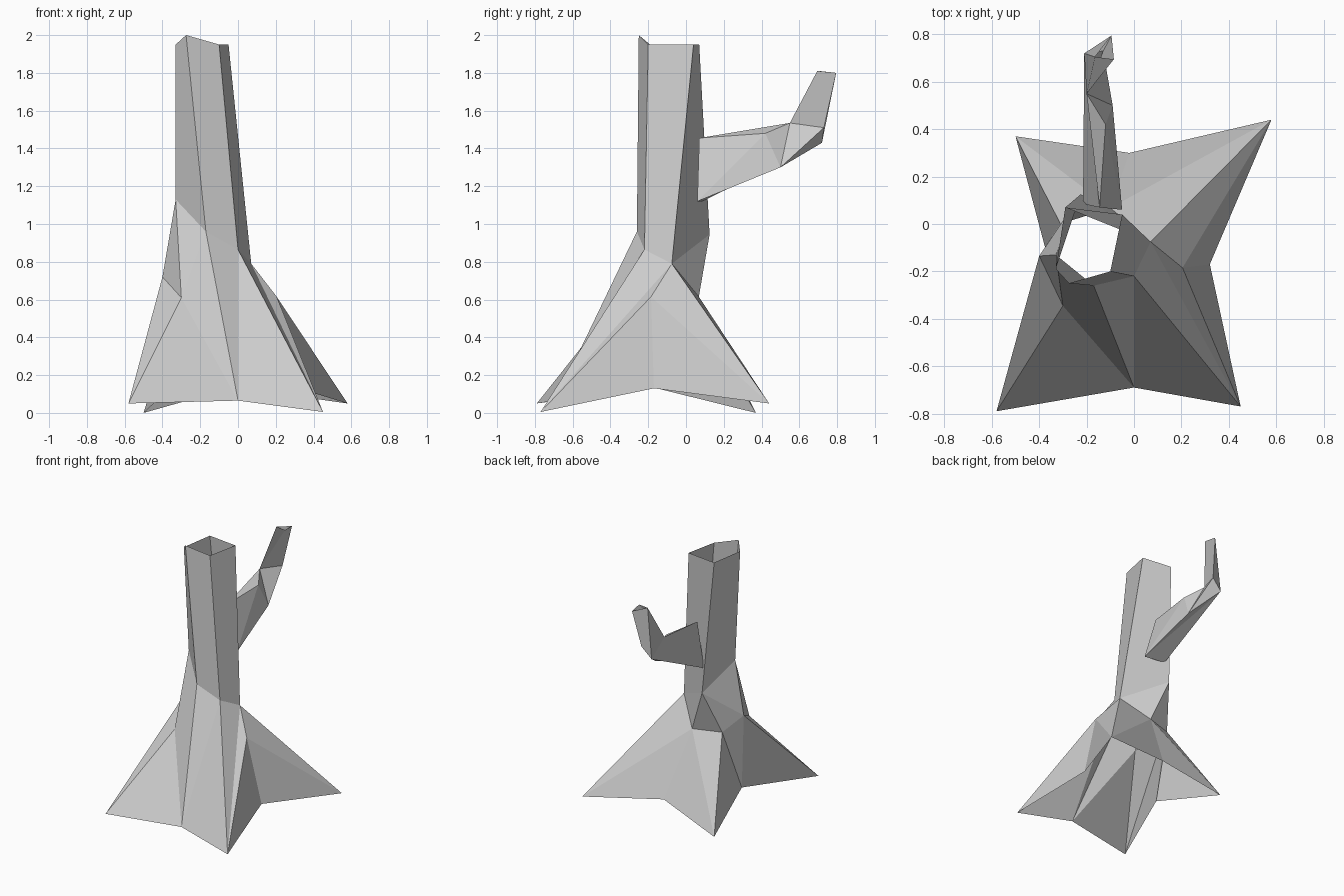
import bpy, bmesh

if "Cube" in bpy.data.objects:
    bpy.data.objects.remove(bpy.data.objects["Cube"])


def build(name, points, fans=(), strips=()):
    """fans: (hub, chain) gives triangles around a hub; strips: pairs of point rings bridged by quads."""
    bm = bmesh.new()
    v = {k: bm.verts.new(co) for k, co in points.items()}
    for hub, chain in fans:
        for a, b in zip(chain, chain[1:]):
            bm.faces.new((v[hub], v[a], v[b]))
    for low, high in strips:
        for i in range(len(low)):
            j = (i + 1) % len(low)
            bm.faces.new((v[low[i]], v[low[j]], v[high[j]], v[high[i]]))
    bmesh.ops.recalc_face_normals(bm, faces=bm.faces)
    me = bpy.data.meshes.new(name)
    bm.to_mesh(me)
    bm.free()
    ob = bpy.data.objects.new(name, me)
    bpy.context.collection.objects.link(ob)
    return ob


# Trunk: open five-sided shaft flaring into four roots
trunk = {
    # open top rim
    "A": (-.275, -.25, 2.0), "B": (-.10, -.20, 1.95), "C": (-.05, .04, 1.95),
    "D": (-.29, .07, 1.95), "E": (-.33, -.19, 1.95),
    # shaft bottom
    "G": (-.17, -.26, .96), "H": (0, -.22, .865), "R": (.07, -.075, .79),
    "T": (-.225, .125, .945), "F": (-.33, -.13, 1.13),
    # knuckles above the roots
    "J": (-.30, -.345, .61), "N": (-.40, -.135, .72), "M": (-.31, 0, .617),
    "K": (-.10, .068, .615), "S": (.205, -.185, .615),
    # root tips
    "1": (.58, .44, .05), "2": (.45, -.77, .005), "3": (-.50, .37, 0), "4": (-.58, -.79, .05),
    # valleys between the roots
    "f": (0, -.69, .065), "r": (.32, -.17, .13), "b": (-.02, .30, .135), "l": (-.355, -.175, .135),
}
build("trunk", trunk,
      fans=[("4", "lNJf"), ("2", "fHRSr"), ("1", "rSRKb"), ("3", "bKMl"),
            ("T", "RKMNF"), ("J", "NFGf"), ("f", "GH"), ("M", "lN")],
      strips=[("GHRTF", "ABCDE")])

# Branch: three-sided limb bending upward, open at both ends
branch = {
    "a": (-.215, .085, 1.12), "b": (-.05, .06, 1.12), "c": (-.145, .07, 1.455),
    "A": (-.21, .72, 1.43), "B": (-.09, .50, 1.30), "C": (-.12, .42, 1.48),
    "D": (-.20, .55, 1.535), "E": (-.13, .73, 1.51),
    "x": (-.165, .705, 1.81), "y": (-.095, .795, 1.80), "z": (-.085, .695, 1.81),
}
build("branch", branch,
      fans=[("b", "cCBAa"), ("c", "CDAa"), ("B", "CDEA")],
      strips=[("AED", "xyz")])
